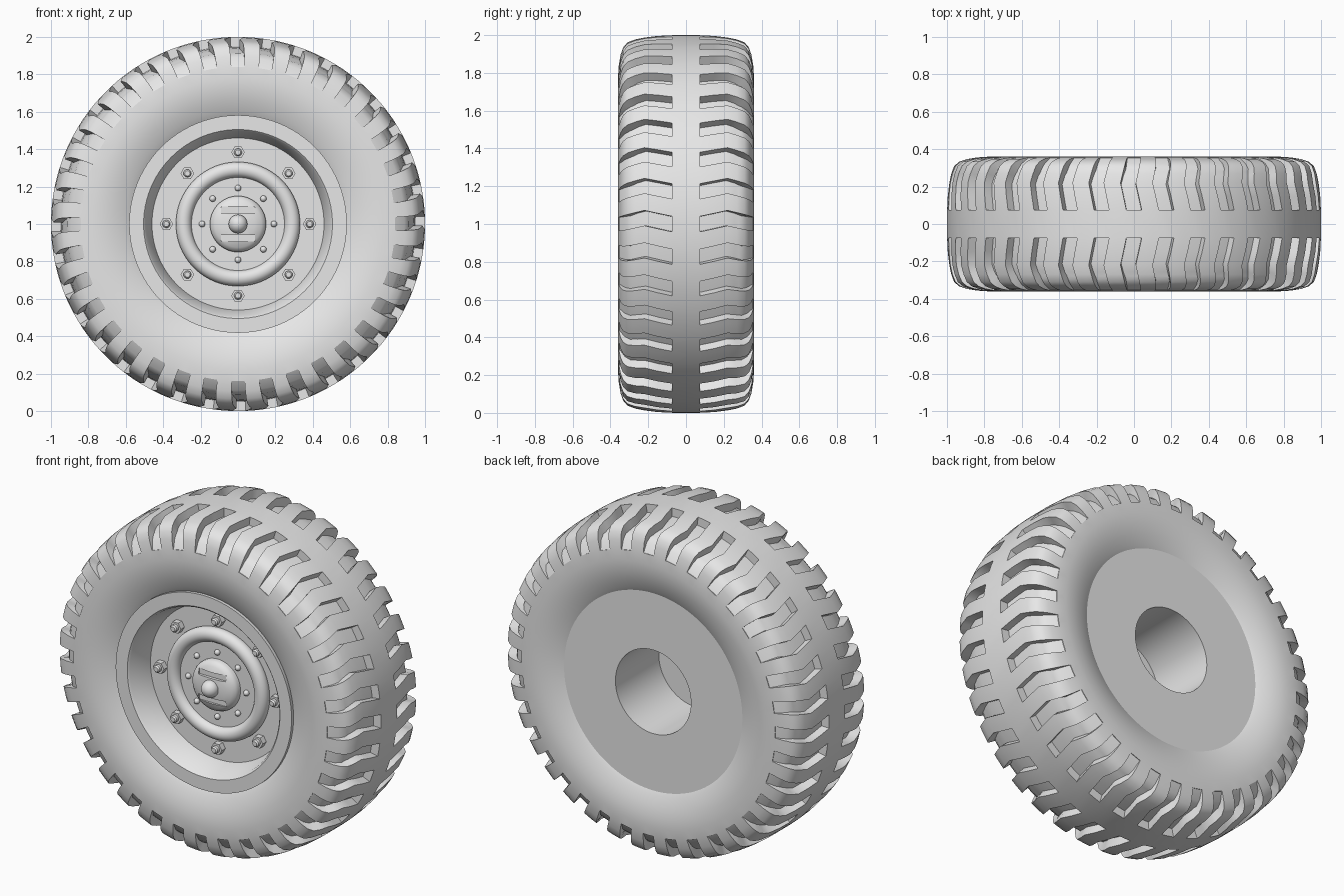
import bpy, bmesh
from math import sin, cos, pi, radians
from mathutils import Vector

if "Cube" in bpy.data.objects:
    bpy.data.objects.remove(bpy.data.objects["Cube"])

grey = bpy.data.materials.new("plain_grey")
grey.use_nodes = True
grey.diffuse_color = (0.8, 0.8, 0.8, 1)
grey.node_tree.nodes["Principled BSDF"].inputs["Base Color"].default_value = (0.8, 0.8, 0.8, 1)

AXLE = 1.0  # height of the wheel centre


def finish(name, bm, angle=35):
    bmesh.ops.recalc_face_normals(bm, faces=bm.faces[:])
    mesh = bpy.data.meshes.new(name)
    bm.to_mesh(mesh)
    bm.free()
    mesh.materials.append(grey)
    ob = bpy.data.objects.new(name, mesh)
    bpy.context.scene.collection.objects.link(ob)
    bpy.ops.object.select_all(action='DESELECT')
    ob.select_set(True)
    bpy.context.view_layer.objects.active = ob
    bpy.ops.object.shade_smooth_by_angle(angle=radians(angle))
    return ob


def lathe(name, profile, segs=96, x=0, z=0, closed=False):
    """Revolve (radius, y) points round a line parallel to the axle."""
    bm = bmesh.new()
    rings = [[bm.verts.new((x + r * cos(2 * pi * i / segs), y, AXLE + z + r * sin(2 * pi * i / segs)))
              for i in range(segs)] for r, y in profile]
    pairs = list(zip(rings, rings[1:]))
    if closed:
        pairs.append((rings[-1], rings[0]))
    for a, b in pairs:
        for i in range(segs):
            j = (i + 1) % segs
            bm.faces.new((a[i], a[j], b[j], b[i]))
    bmesh.ops.remove_doubles(bm, verts=bm.verts[:], dist=1e-5)
    return finish(name, bm)


def arc(r, y, size, start, end, n):
    """Points on a circular arc in the (radius, y) plane."""
    return [(r + size * cos(radians(start + (end - start) * k / n)),
             y - size * sin(radians(start + (end - start) * k / n))) for k in range(n + 1)]


# Tyre: half profile from crown to bead, mirrored, with slots sunk into both shoulders
half = [(1.0, 0.075), (0.996, 0.15), (0.987, 0.22), (0.977, 0.27), (0.962, 0.31), (0.935, 0.333),
        (0.895, 0.347), (0.84, 0.356), (0.78, 0.36), (0.72, 0.355), (0.66, 0.34), (0.61, 0.32),
        (0.57, 0.30), (0.53, 0.27)]
SLOT_ROWS = 7
SLOT_DEPTH = [0.05, 0.05, 0.05, 0.052, 0.055, 0.045, 0.025, 0.004]
rows = [(r, -y) for r, y in reversed(half)] + half
PITCHES = 36
STEP = 2 * pi / PITCHES
SLOT = 0.082
offsets = [-SLOT / 2, 0, SLOT / 2] + [SLOT / 2 + (STEP - SLOT) * k / 3 for k in (1, 2)]


def skew(y):
    # Chevron bend of the slots
    return 0.032 * max(0, 1 - abs(abs(y) - 0.22) / 0.14)


bm = bmesh.new()
grid = []
depth = {}
for k, (r, y) in enumerate(rows):
    ring = []
    row = k - len(half) if k >= len(half) else len(half) - 1 - k
    for p in range(PITCHES):
        for o in offsets:
            a = p * STEP + o + skew(y)
            ring.append(bm.verts.new((r * cos(a), y, AXLE + r * sin(a))))
    grid.append((row, ring))
slots = []
count = len(grid[0][1])
for k in range(len(grid)):
    (ra, a), (rb, b) = grid[k], grid[(k + 1) % len(grid)]
    for i in range(count):
        j = (i + 1) % count
        f = bm.faces.new((a[i], a[j], b[j], b[i]))
        if i % len(offsets) < 2 and ra != rb and max(ra, rb) <= SLOT_ROWS:
            slots.append(f)
bmesh.ops.recalc_face_normals(bm, faces=bm.faces[:])
bm.normal_update()
# Sink the slot floors along the profile normal
moves = {}
for (row, ring) in grid:
    if row <= SLOT_ROWS:
        r, y = half[row]
        r0, y0 = half[max(row - 1, 0)]
        r1, y1 = half[row + 1]
        n = Vector((y1 - y0, r0 - r1)).normalized() * SLOT_DEPTH[row]
        if row == 0:
            n = Vector((SLOT_DEPTH[0], 0))
        moves[row] = n
ext = bmesh.ops.extrude_face_region(bm, geom=slots)
for v in [e for e in ext["geom"] if isinstance(e, bmesh.types.BMVert)]:
    rad = Vector((v.co.x, 0, v.co.z - AXLE))
    row = min(range(SLOT_ROWS + 1),
              key=lambda q: abs(half[q][0] - rad.length) + abs(half[q][1] - abs(v.co.y)))
    n = moves[row]
    side = 1 if v.co.y > 0 else -1
    v.co -= rad.normalized() * n.x + Vector((0, side * n.y, 0))
bmesh.ops.delete(bm, geom=[f for f in slots if f.is_valid], context='FACES_ONLY')
finish("tyre", bm)

# Rim: flat flange, dished front, flat back with a deep axle socket
lathe("rim", [(0, -0.10), (0.25, -0.10), (0.25, 0.31), (0.62, 0.31), (0.58, 0.27), (0.57, -0.28),
              (0.582, -0.30), (0.582, -0.325), (0.505, -0.325), (0.495, -0.315), (0.46, -0.17),
              (0, -0.17)])

# Hub: rounded ring, inner plate and domed cap
lathe("hub_ring", arc(0.29, -0.185, 0.042, 0, 345, 23), closed=True)
lathe("hub_plate", [(0, -0.165), (0.255, -0.165), (0.255, -0.19), (0, -0.19)])
cap = lathe("hub_cap", [(0, -0.18), (0.15, -0.18), (0.15, -0.21), (0.143, -0.226), (0.125, -0.24),
                        (0.09, -0.252), (0.045, -0.258), (0, -0.26)], 64)
lathe("hub_knob", arc(0, -0.262, 0.05, -90, 90, 16), 32)

# Two slots cut across the cap
for side in (-1, 1):
    bpy.ops.mesh.primitive_cube_add(size=1, location=(0, -0.28, AXLE + side * 0.076))
    cutter = bpy.context.object
    cutter.name = "slot_cutter"
    cutter.scale = (0.18, 0.085, 0.034)
    cutter.hide_render = True
    mod = cap.modifiers.new("slot", 'BOOLEAN')
    mod.operation = 'DIFFERENCE'
    mod.solver = 'EXACT'
    mod.object = cutter
    bpy.context.view_layer.objects.active = cap
    bpy.ops.object.modifier_apply(modifier=mod.name)
    bpy.data.objects.remove(cutter)

# Eight wheel nuts with stud ends, and eight small hub rivets
for i in range(8):
    c, s = cos(i * pi / 4), sin(i * pi / 4)
    x, z = 0.383 * c, 0.383 * s
    lathe(f"wheel_nut_{i}", [(0, -0.16), (0.036, -0.16), (0.036, -0.205), (0, -0.205)], 6, x, z)
    lathe(f"wheel_stud_{i}", [(0, -0.19), (0.021, -0.19), (0.021, -0.222), (0.014, -0.23), (0, -0.23)],
          16, x, z)
    lathe(f"hub_rivet_{i}", arc(0, -0.195, 0.017, -90, 90, 8), 16, 0.192 * c, 0.192 * s)
